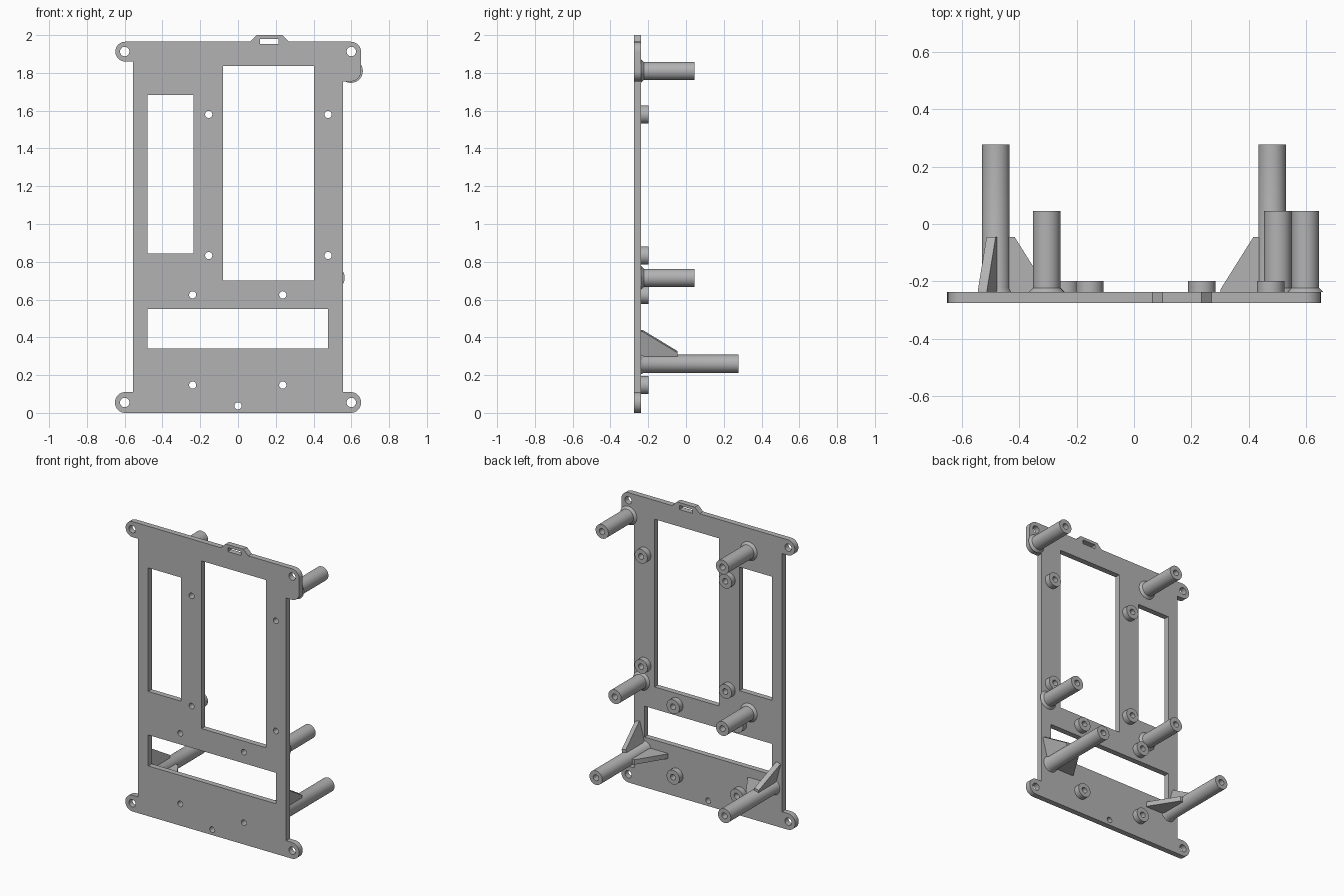
import bpy, bmesh, math
from mathutils import Vector

if "Cube" in bpy.data.objects:
    bpy.data.objects.remove(bpy.data.objects["Cube"])

FRONT, BACK = -0.276, -0.238      # plate faces along y
grey = bpy.data.materials.new("grey plastic")
grey.diffuse_color = (0.45, 0.45, 0.45, 1)
grey.use_nodes = True
grey.node_tree.nodes["Principled BSDF"].inputs["Base Color"].default_value = grey.diffuse_color


def finish(ob):
    ob.data.materials.clear()
    ob.data.materials.append(grey)
    bpy.ops.object.select_all(action='DESELECT')
    ob.select_set(True)
    bpy.context.view_layer.objects.active = ob
    bpy.ops.object.shade_smooth_by_angle(angle=math.radians(35))


def arc(cx, cz, r, a0, a1, n=10):
    return [(cx + r * math.cos(math.radians(a0 + (a1 - a0) * i / n)),
             cz + r * math.sin(math.radians(a0 + (a1 - a0) * i / n))) for i in range(n + 1)]


def circle(cx, cz, r, n=28):
    return arc(cx, cz, r, 0, 360, n)[:-1]


def rect(x0, x1, z0, z1):
    return [(x0, z0), (x1, z0), (x1, z1), (x0, z1)]


def mesh_object(name, bm):
    bmesh.ops.recalc_face_normals(bm, faces=bm.faces)
    me = bpy.data.meshes.new(name)
    bm.to_mesh(me)
    bm.free()
    ob = bpy.data.objects.new(name, me)
    bpy.context.collection.objects.link(ob)
    finish(ob)
    return ob


def lathe(name, x, z, profile, n=32):
    """Revolve a closed (radius, y) profile about the y axis through x, z."""
    bm = bmesh.new()
    rings = []
    for r, y in profile:
        if r == 0:
            rings.append([bm.verts.new((x, y, z))] * n)
        else:
            rings.append([bm.verts.new((x + r * math.cos(2 * math.pi * i / n), y,
                                        z + r * math.sin(2 * math.pi * i / n))) for i in range(n)])
    for k in range(len(rings)):
        a, b = rings[k], rings[(k + 1) % len(rings)]
        if a[0] is a[1] and b[0] is b[1]:
            continue
        for i in range(n):
            j = (i + 1) % n
            quad = list(dict.fromkeys((a[i], a[j], b[j], b[i])))
            bm.faces.new(quad)
    return mesh_object(name, bm)


# Plate outline, counter-clockwise, with rounded mounting ears and a hanging tab
TOP, W = 1.965, 0.555
outline = (arc(0.597, 0.055, 0.055, -90, 90, 18) + [(W, 0.11), (W, 1.755)]
           + arc(0.597, 1.81, 0.055, -90, 0) + arc(0.597, 1.91, 0.055, 0, 90)
           + [(0.27, TOP), (0.235, 2.0), (0.1, 2.0), (0.065, TOP)]
           + arc(-0.597, 1.9125, 0.0525, 90, 270, 18) + [(-W, 1.86), (-W, 0.11)]
           + arc(-0.597, 0.055, 0.055, 90, 270, 18))

boss_spots = [(-0.155, 1.58), (0.477, 1.58), (-0.155, 0.833), (0.477, 0.833),
              (-0.24, 0.625), (0.237, 0.625), (-0.24, 0.147), (0.237, 0.147)]

# Windows, slot and screw holes
holes = [rect(-0.48, -0.235, 0.845, 1.683), rect(-0.08, 0.402, 0.7, 1.837),
         rect(-0.48, 0.477, 0.34, 0.55), rect(0.117, 0.215, 1.953, 1.98)]
holes += [circle(s * 0.6, z, 0.025) for s in (-1, 1) for z in (0.055, 1.913)]
holes += [circle(x, z, 0.019) for x, z in boss_spots + [(0, 0.037)]]

curve = bpy.data.curves.new("plate", 'CURVE')
curve.dimensions = '2D'
curve.fill_mode = 'BOTH'
curve.extrude = (BACK - FRONT) / 2
for loop in [outline] + holes:
    sp = curve.splines.new('POLY')
    sp.points.add(len(loop) - 1)
    for p, (x, z) in zip(sp.points, loop):
        p.co = (x, z, 0, 1)
    sp.use_cyclic_u = True
plate = bpy.data.objects.new("plate", curve)
bpy.context.collection.objects.link(plate)
plate.rotation_euler.x = math.pi / 2
plate.location.y = (FRONT + BACK) / 2
bpy.context.view_layer.objects.active = plate
plate.select_set(True)
bpy.ops.object.convert(target='MESH')
plate = bpy.context.view_layer.objects.active
bm = bmesh.new()
bm.from_mesh(plate.data)
bmesh.ops.remove_doubles(bm, verts=bm.verts, dist=1e-5)
bmesh.ops.recalc_face_normals(bm, faces=bm.faces)
bm.to_mesh(plate.data)
bm.free()
finish(plate)

# Low screw bosses on the back
for x, z in boss_spots:
    lathe("screw_boss", x, z, [(0.019, BACK), (0.048, BACK), (0.048, -0.199), (0.019, -0.199)])


# Standoff posts with a flared foot and a blind screw hole
def post(name, x, z, end, foot):
    lathe(name, x, z, [(0, BACK), (foot, BACK), (0.048, BACK + 0.015), (0.048, end),
                       (0.02, end), (0.02, end - 0.2), (0, end - 0.2)])


for x, z in [(-0.305, 1.81), (0.598, 1.81), (-0.305, 0.715), (0.502, 0.715)]:
    post("short_post", x, z, 0.046, 0.063)


# Triangular ribs bracing the long posts
def rib(x, z, angle):
    d = Vector((math.cos(angle), 0, math.sin(angle)))
    side = Vector((-d.z, 0, d.x)) * 0.0165
    base = Vector((x, 0, z))
    bm = bmesh.new()
    sides = []
    for s in (-1, 1):
        sides.append([bm.verts.new(base + d * r + side * s + Vector((0, y, 0)))
                      for r, y in [(0.035, BACK), (0.18, BACK), (0.18, BACK + 0.01),
                                   (0.065, -0.045), (0.035, -0.045)]])
    bm.faces.new(sides[0])
    bm.faces.new(sides[1])
    for i in range(5):
        j = (i + 1) % 5
        bm.faces.new((sides[0][i], sides[0][j], sides[1][j], sides[1][i]))
    mesh_object("post_rib", bm)


for s in (-1, 1):
    x, z = s * 0.482, 0.26
    post("long_post", x, z, 0.277, 0.055)
    rib(x, z, math.pi if s > 0 else 0)                # inward rib
    rib(x, z, math.radians(90 - s * 15))              # upward rib, leaning outward
